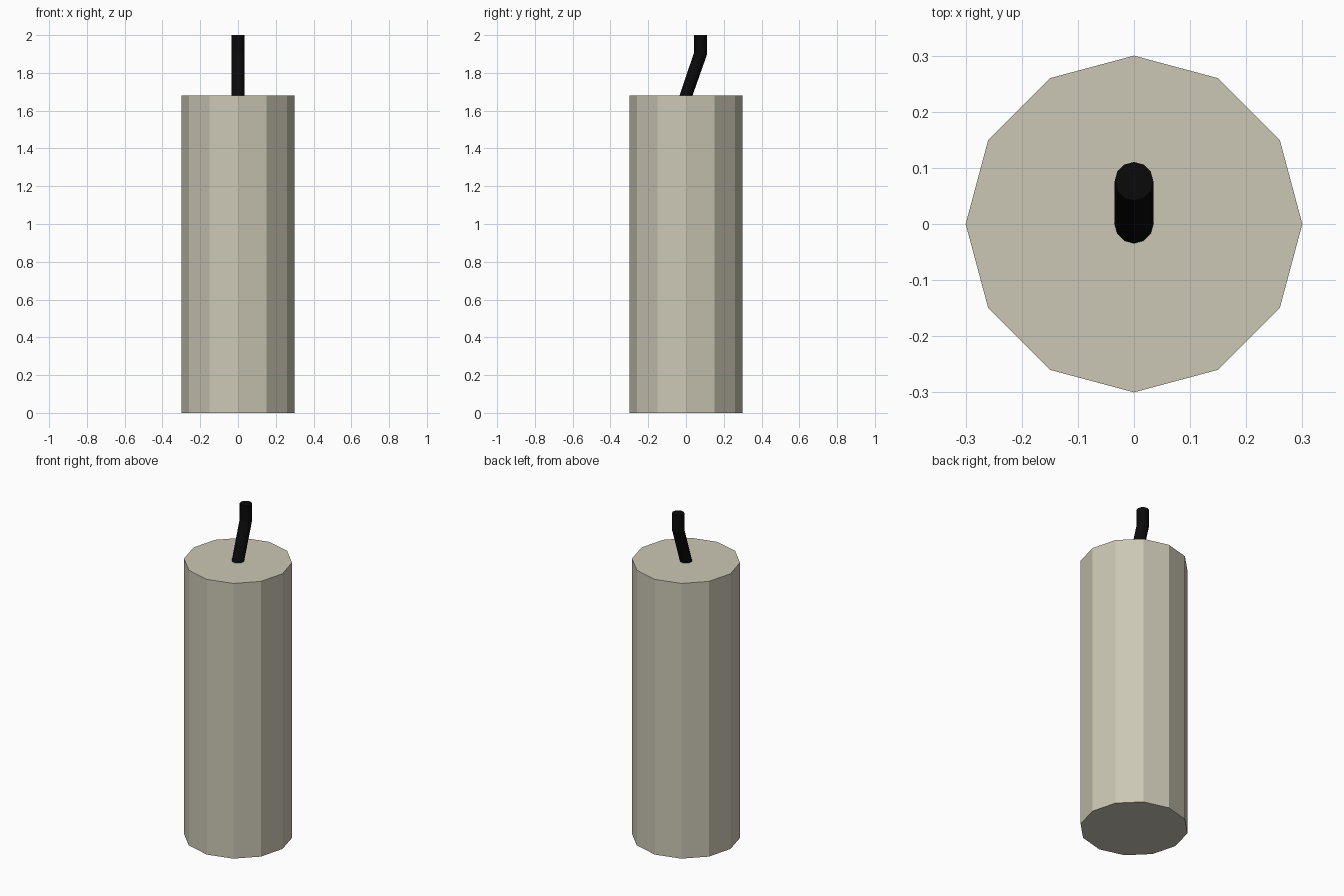
import bpy, bmesh
from math import radians
from mathutils import Matrix, Vector

if "Cube" in bpy.data.objects:
    bpy.data.objects.remove(bpy.data.objects["Cube"])

SIDES = 12


def material(name, rgb):
    mat = bpy.data.materials.new(name)
    mat.diffuse_color = (*rgb, 1)
    mat.use_nodes = True
    mat.node_tree.nodes["Principled BSDF"].inputs["Base Color"].default_value = mat.diffuse_color
    return mat


def tube(name, rings, radius, mat):
    """Capped tube through rings given as (y, z, tilt about x in degrees)."""
    bm = bmesh.new()
    loops = []
    for y, z, tilt in rings:
        place = Matrix.Translation((0, y, z)) @ Matrix.Rotation(radians(tilt), 4, 'X')
        loops.append(bmesh.ops.create_circle(
            bm, segments=SIDES, radius=radius, matrix=place)["verts"])
    for low, high in zip(loops, loops[1:]):
        for i in range(SIDES):
            j = (i + 1) % SIDES
            bm.faces.new((low[i], low[j], high[j], high[i]))
    bm.faces.new(loops[0])
    bm.faces.new(loops[-1])
    bmesh.ops.recalc_face_normals(bm, faces=bm.faces)
    mesh = bpy.data.meshes.new(name)
    bm.to_mesh(mesh)
    bm.free()
    mesh.materials.append(mat)
    obj = bpy.data.objects.new(name, mesh)
    bpy.context.collection.objects.link(obj)
    return obj


# Wax body
tube("candle_body", [(0, 0, 0), (0, 1.68, 0)], 0.3,
     material("wax", (0.60, 0.57, 0.46)))

# Bent wick: leans back, then turns upright
tube("wick", [(0, 1.68, 0), (0.076, 1.9, -9.5), (0.076, 2.0, 0)], 0.0345,
     material("wick_black", (0.003, 0.003, 0.003)))
